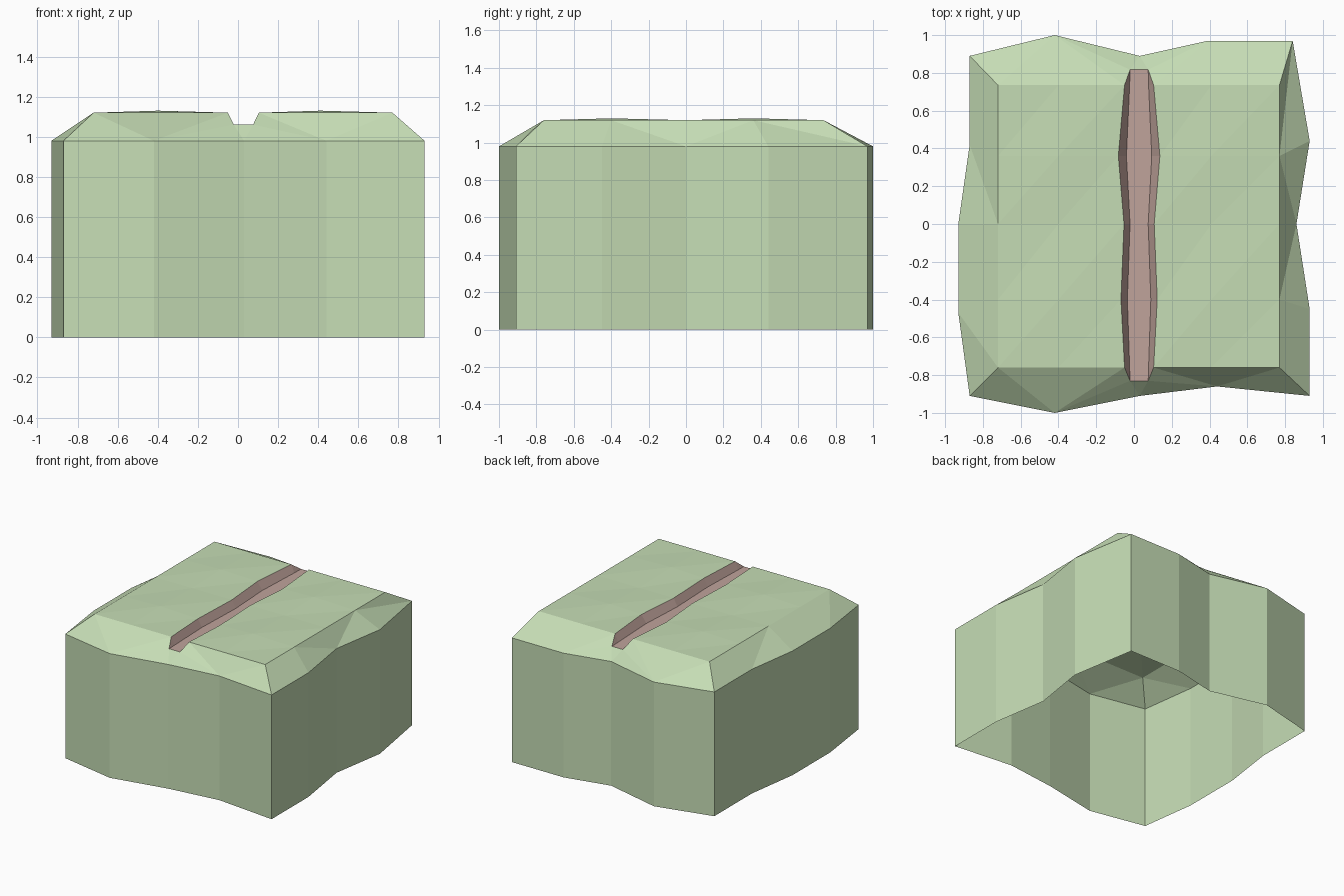
import bpy
import bmesh
from mathutils import Vector

default = bpy.data.objects.get("Cube")
if default:
    bpy.data.objects.remove(default, do_unlink=True)

SHOULDER, TOP, BUMP, FLOOR = 0.98, 1.12, 1.13, 1.06


def make_material(name, colour):
    mat = bpy.data.materials.new(name)
    mat.use_nodes = True
    mat.diffuse_color = colour
    mat.node_tree.nodes["Principled BSDF"].inputs["Base Color"].default_value = colour
    return mat


def make_object(name, faces, material):
    """Join polygons into one flat-shaded sheet facing up and outward."""
    bm = bmesh.new()
    for points in faces:
        bm.faces.new([bm.verts.new(p) for p in points])
    bmesh.ops.remove_doubles(bm, verts=bm.verts, dist=0.0005)
    bm.normal_update()
    for face in bm.faces:
        centre = face.calc_center_median()
        outward = Vector((centre.x, centre.y, 5))
        if face.normal.dot(outward) < 0:
            face.normal_flip()
    mesh = bpy.data.meshes.new(name)
    bm.to_mesh(mesh)
    bm.free()
    mesh.materials.append(material)
    obj = bpy.data.objects.new(name, mesh)
    bpy.context.collection.objects.link(obj)
    return obj


green = make_material("pale green", (0.56, 0.72, 0.46, 1))
pink = make_material("dusty pink", (0.53, 0.37, 0.33, 1))

# Wavy outline, counter-clockwise from the front right corner
outline = [(-.87, -.91), (-.42, -1), (.03, -.91), (.44, -.86),
           (.93, -.91), (.93, -.45), (.86, 0), (.93, .44),
           (.84, .97), (.39, .97), (.03, .89), (-.42, 1),
           (-.87, .89), (-.87, .42), (-.93, 0), (-.93, -.47)]
edge = [Vector((x, y, SHOULDER)) for x, y in outline]
edge.append(edge[0])

# Groove half widths at the lip and at the floor, one per row of the top
rows = [-.76, -.4, 0, .36, .735]
lip_half = [.077, .096, .08, .11, .077]
floor_half = [.05, .062, .048, .067, .05]
MID = 0.027


def top_point(x, row, inner=True):
    raised = inner and row in (1, 3)
    return Vector((x, rows[row], BUMP if raised else TOP))


left_lip = [top_point(MID - w, r, False) for r, w in enumerate(lip_half)]
right_lip = [top_point(MID + w, r, False) for r, w in enumerate(lip_half)]
right_rim = [top_point(-.72, r, False) for r in range(5)]
left_rim = [top_point(.77, r, False) for r in range(5)]
right_mid = [top_point(-.4, r) for r in range(5)]
left_mid = [top_point(.41, r) for r in range(5)]

# Vertical walls, open underneath
shell = []
for a, b in zip(edge, edge[1:]):
    shell.append([a, b, Vector((b.x, b.y, 0)), Vector((a.x, a.y, 0))])

# Flat top on both sides of the groove
for a, b in ((right_rim, right_mid), (right_mid, left_lip),
             (right_lip, left_mid), (left_mid, left_rim)):
    for r in range(4):
        shell.append([a[r], b[r], b[r + 1]])
        shell.append([a[r], b[r + 1], a[r + 1]])

# Side bevels, fanned from alternate outline points
for outer, rim, first in ((edge[4:9], left_rim, 0),
                          (edge[12:17], right_rim[::-1], 1)):
    for i in range(4):
        o, p, r, s = outer[i], outer[i + 1], rim[i], rim[i + 1]
        if i % 2 == first:
            shell += [[o, p, s], [o, s, r]]
        else:
            shell += [[o, p, r], [p, s, r]]

# Front and back bevels, notched where the groove runs out
ends = []
for outer, row, y in ((edge[0:5], 0, -.83), (edge[12:7:-1], 4, .817)):
    dip = [Vector((MID + s * .048, y, FLOOR)) for s in (-1, 1)]
    ends.append(dip)
    shell.append([outer[2], dip[1], dip[0]])
    for corner, side, rim, mid, lip, tip in (
            (outer[0], outer[1], right_rim, right_mid, left_lip, dip[0]),
            (outer[4], outer[3], left_rim, left_mid, right_lip, dip[1])):
        shell += [[corner, side, rim[row]], [side, mid[row], rim[row]],
                  [side, lip[row], mid[row]], [side, tip, lip[row]],
                  [side, outer[2], tip]]
make_object("block_shell", shell, green)

# Groove with sloping walls and a level floor
groove = []
floors = [[Vector((MID + s * w, y, FLOOR)) for y, w in zip(rows, floor_half)]
          for s in (-1, 1)]
for floor, lip, k in ((floors[0], left_lip, 0), (floors[1], right_lip, 1)):
    for r in range(4):
        groove.append([lip[r], floor[r], floor[r + 1], lip[r + 1]])
    groove.append([lip[0], floor[0], ends[0][k]])
    groove.append([lip[4], floor[4], ends[1][k]])
lines = [[ends[0][k]] + floors[k] + [ends[1][k]] for k in (0, 1)]
for r in range(6):
    groove.append([lines[0][r], lines[1][r], lines[1][r + 1], lines[0][r + 1]])
make_object("top_groove", groove, pink)
